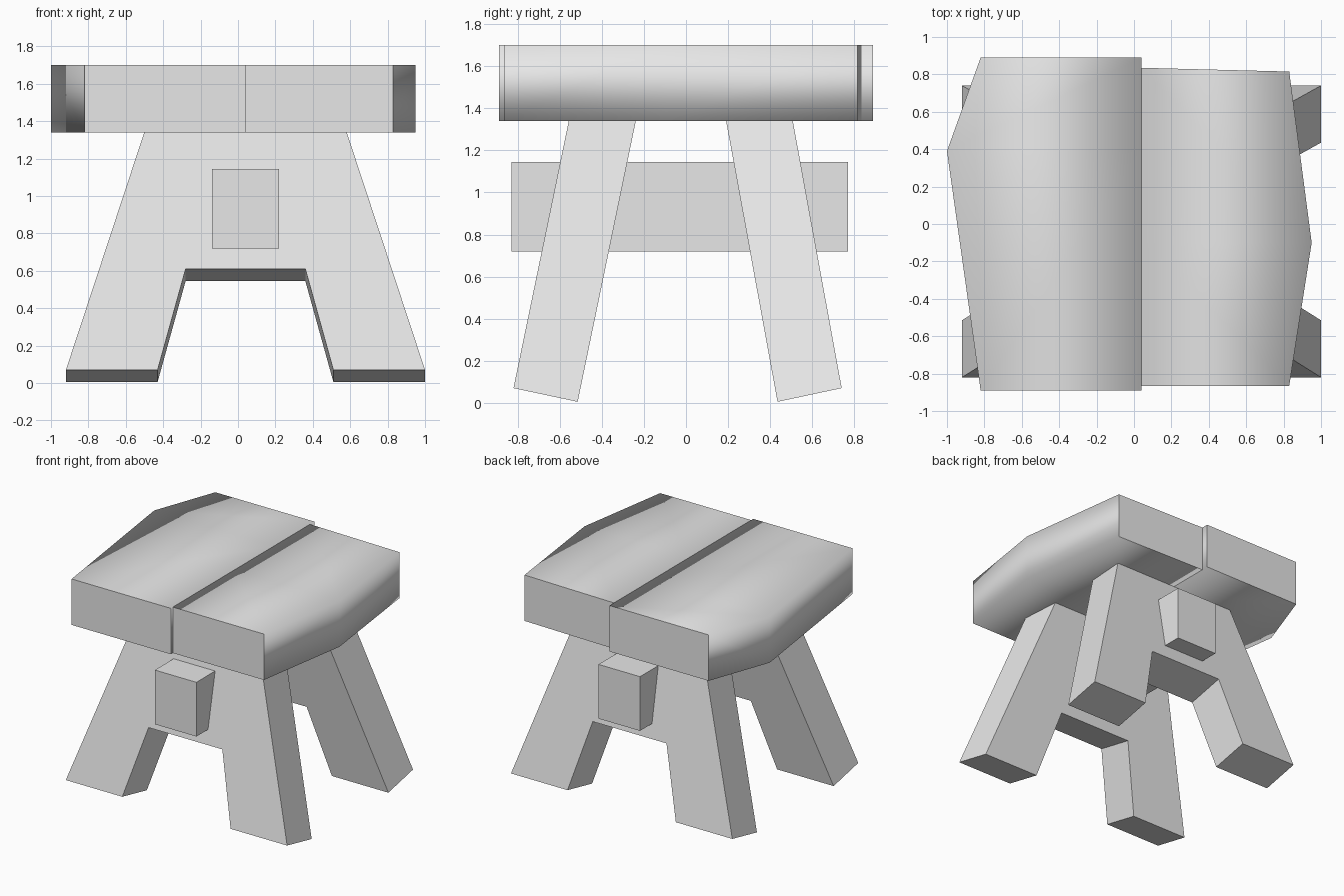
import bpy
import bmesh

cube = bpy.data.objects.get("Cube")
if cube:
    bpy.data.objects.remove(cube)

grey = bpy.data.materials.new("light_grey")
grey.use_nodes = True
grey.diffuse_color = (0.8, 0.8, 0.8, 1)
grey.node_tree.nodes["Principled BSDF"].inputs["Base Color"].default_value = (0.8, 0.8, 0.8, 1)

MID = 0.04                      # centre line of the legs and the seat joint
SEAT_BOTTOM, SEAT_TOP = 1.34, 1.7


def finish(bm, name):
    bmesh.ops.recalc_face_normals(bm, faces=bm.faces)
    mesh = bpy.data.meshes.new(name)
    bm.to_mesh(mesh)
    bm.free()
    mesh.materials.append(grey)
    obj = bpy.data.objects.new(name, mesh)
    bpy.context.collection.objects.link(obj)
    return obj


def loft(name, rings, smooth=False):
    """Skin matching rings of points; the end caps stay flat with sharp borders."""
    bm = bmesh.new()
    loops = [[bm.verts.new(p) for p in ring] for ring in rings]
    n = len(loops[0])
    for a, b in zip(loops, loops[1:]):
        for i in range(n):
            j = (i + 1) % n
            face = bm.faces.new((a[i], a[j], b[j], b[i]))
            face.smooth = smooth
    for cap in (loops[0], loops[-1]):
        face = bm.faces.new(cap)
        for edge in face.edges:
            edge.smooth = False
    return finish(bm, name)


# Seat planks: each has a straight inner edge and a bowed outer edge
def plank(name, stations):
    rings = []
    for inner_y, outer_x, outer_y in stations:
        rings.append([(MID, inner_y, SEAT_BOTTOM), (outer_x, outer_y, SEAT_BOTTOM),
                      (outer_x, outer_y, SEAT_TOP), (MID, inner_y, SEAT_TOP)])
    loft(name, rings, smooth=True)


plank("seat_plank_right", [(-0.89, -0.82, -0.89), (0.39, -1.0, 0.39), (0.89, -0.82, 0.89)])
plank("seat_plank_left", [(-0.865, 0.83, -0.865), (-0.1, 0.95, -0.1), (0.835, 0.83, 0.815)])

# Leg boards: notched trapezoids leaning inwards, their tops sunk in the seat
half = [(0.32, 0.61), (0.47, 0.07), (0.96, 0.07), (0.505, 1.45)]
outline = half + [(-x, z) for x, z in reversed(half)]


def leg_board(name, foot_y, lean, thickness):
    outer = [(MID + x, foot_y + lean * (z - 0.07), z) for x, z in outline]
    inner = [(x, y + thickness, z - 0.065) for x, y, z in outer]
    loft(name, [outer, inner])


leg_board("front_legs", -0.82, 0.207, 0.305)
leg_board("back_legs", 0.74, -0.183, -0.305)

# Stretcher beam passing through both leg boards
corners = [(-0.14, 0.72), (0.22, 0.72), (0.22, 1.145), (-0.14, 1.145)]
loft("stretcher", [[(x, y, z) for x, z in corners] for y in (-0.83, 0.77)])
